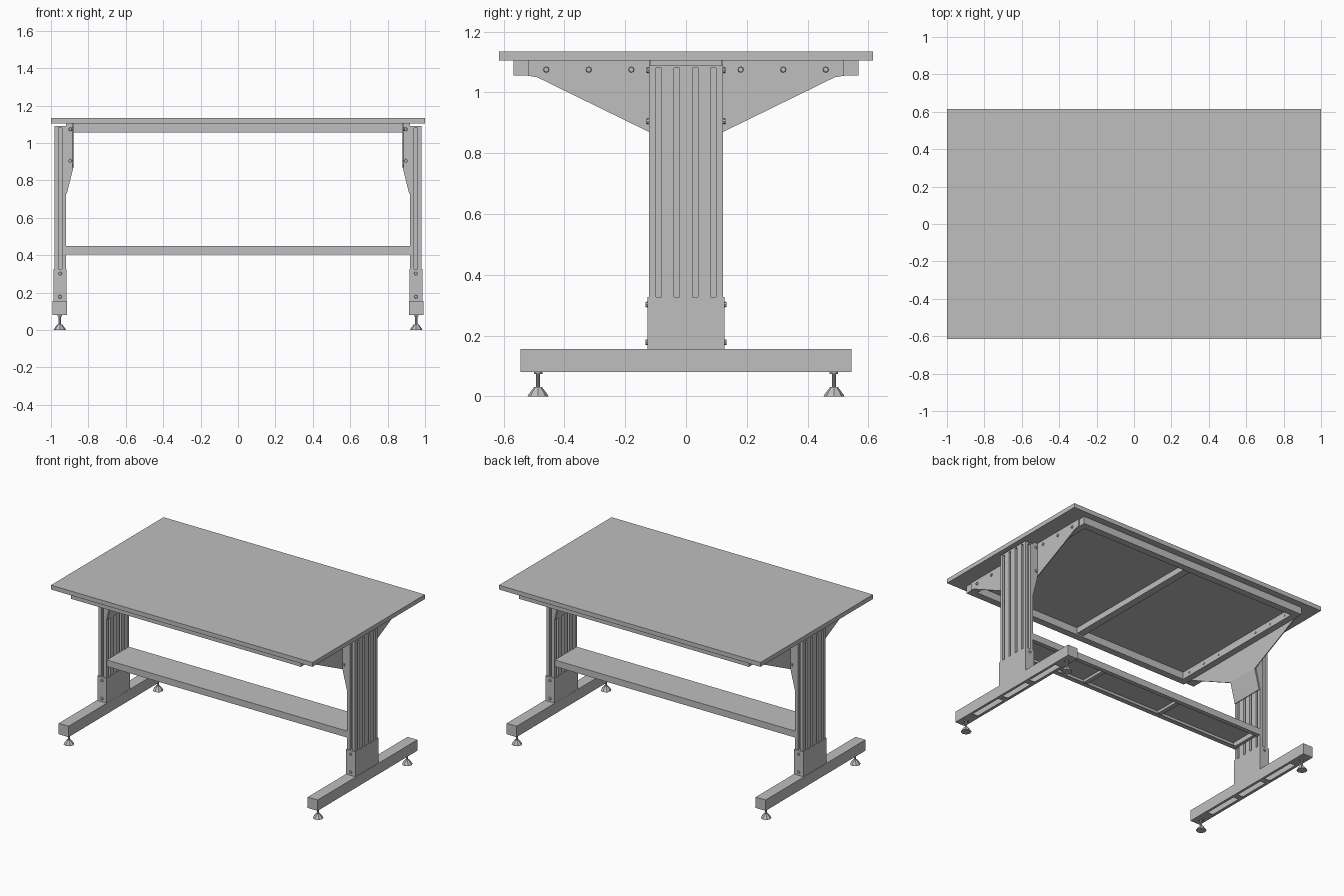
import bpy, bmesh, math
from mathutils import Matrix, Vector

cube = bpy.data.objects.get("Cube")
if cube:
    bpy.data.objects.remove(cube, do_unlink=True)

GREY = (0.52, 0.52, 0.52, 1)
mat = bpy.data.materials.new("light grey")
mat.use_nodes = True
mat.diffuse_color = GREY
mat.node_tree.nodes["Principled BSDF"].inputs["Base Color"].default_value = GREY


def finish(name, bm):
    bmesh.ops.recalc_face_normals(bm, faces=bm.faces)
    mesh = bpy.data.meshes.new(name)
    bm.to_mesh(mesh)
    bm.free()
    mesh.materials.append(mat)
    ob = bpy.data.objects.new(name, mesh)
    bpy.context.collection.objects.link(ob)
    return ob


def add_box(bm, x, y, z):
    """Box from (low, high) ranges on each axis."""
    spans = [r[1] - r[0] for r in (x, y, z)]
    mid = [(r[0] + r[1]) / 2 for r in (x, y, z)]
    m = Matrix.Translation(mid) @ Matrix.Diagonal((*spans, 1))
    bmesh.ops.create_cube(bm, size=1, matrix=m)


def add_prism(bm, points, move):
    """Extrude a closed outline of 3D points along a vector."""
    face = bm.faces.new([bm.verts.new(p) for p in points])
    res = bmesh.ops.extrude_face_region(bm, geom=[face])
    verts = [g for g in res["geom"] if isinstance(g, bmesh.types.BMVert)]
    bmesh.ops.translate(bm, verts=verts, vec=Vector(move))


def add_cone(bm, pos, r1, r2, h, sides, axis="Z", sign=1):
    """Cone or cylinder standing on pos along an axis."""
    rot = Vector({"X": (sign, 0, 0), "Y": (0, sign, 0), "Z": (0, 0, sign)}[axis])
    m = (Matrix.Translation(pos) @ rot.to_track_quat("Z", "Y").to_matrix().to_4x4()
         @ Matrix.Translation((0, 0, h / 2)))
    bmesh.ops.create_cone(bm, cap_ends=True, segments=sides, radius1=r1,
                          radius2=r2, depth=h, matrix=m)


def both(a, b):
    return [(a, b), (-b, -a)]


# Table top
bm = bmesh.new()
add_box(bm, (-1, 1), (-.615, .615), (1.105, 1.135))
finish("table_top", bm)

# Rails beneath the top
bm = bmesh.new()
for y in both(.52, .568):
    add_box(bm, (-.88, .88), y, (1.055, 1.105))
for x in both(.835, .88):
    add_box(bm, x, (-.52, .52), (1.055, 1.105))
add_box(bm, (-.025, .025), (-.52, .52), (1.065, 1.105))
finish("top_frame", bm)

# Shelf tray with folded edges, bottom lips and cross braces
bm = bmesh.new()
add_box(bm, (-.92, .92), (-.12, .12), (.443, .45))
for y in both(.113, .12):
    add_box(bm, (-.92, .92), y, (.405, .443))
for y in both(.09, .113):
    add_box(bm, (-.92, .92), y, (.405, .411))
for x in both(.9, .92):
    add_box(bm, x, (-.113, .113), (.411, .443))
for x in (-.3, .3):
    add_box(bm, (x - .015, x + .015), (-.113, .113), (.425, .443))
finish("shelf", bm)


def column_outline():
    """Slotted section of one column, walked around its four sides."""
    x0, x1, hy, w, d = .92, .982, .122, .009, .018
    slots = (-.09, -.03, .03, .09)
    xm = (x0 + x1) / 2
    pts = [(x0, -hy), (xm - w, -hy), (xm - w, -hy + d), (xm + w, -hy + d), (xm + w, -hy), (x1, -hy)]
    for s in slots:
        pts += [(x1, s - w), (x1 - d, s - w), (x1 - d, s + w), (x1, s + w)]
    half = pts[:]
    # The section is symmetric about its own centre
    return half + [(x0 + x1 - px, -py) for px, py in half]


def build_side(sign, label):
    parts = {}

    def part(name):
        return parts.setdefault(name, bmesh.new())

    # Slotted column with end cap
    add_prism(part("column"), [(x, y, .16) for x, y in column_outline()], (0, 0, .92))
    add_box(part("column_cap"), (.92, .982), (-.122, .122), (1.08, 1.09))

    # Sleeve around the column base
    add_box(part("column_sleeve"), (.916, .986), (-.127, .127), (.15, .327))

    # Hollow foot beam with slots in its underside
    foot = part("foot_beam")
    for x in ((.915, .92), (.986, .991)):
        add_box(foot, x, (-.545, .545), (.08, .155))
    add_box(foot, (.92, .986), (-.545, .545), (.149, .155))
    for y in both(.54, .545):
        add_box(foot, (.92, .986), y, (.08, .149))
    for x in ((.92, .932), (.974, .986)):
        add_box(foot, x, (-.54, .54), (.08, .085))
    for y in both(.4, .54) + both(.11, .15):
        add_box(foot, (.932, .974), y, (.08, .085))

    # Bracket plate with sloping gussets
    plate = [(.52, 1.105), (.52, 1.055), (.49, 1.05), (.122, .87)]
    outline = plate + [(-y, z) for y, z in reversed(plate)]
    add_prism(part("bracket"), [(.88, y, z) for y, z in outline], (.006, 0, 0))

    flange = [(.88, 1.105), (.92, 1.105), (.92, .73), (.888, .87), (.88, .87)]
    for s in (-1, 1):
        # Bracket flanges and bolts
        add_prism(part("bracket"), [(x, s * .122, z) for x, z in flange], (0, -s * .005, 0))
        for z in (.905, 1.073):
            add_cone(part("bolts"), (.897, s * .121, z), .01, .008, .009, 8, "Y", s)
        for y in (.18, .32, .46):
            add_cone(part("bolts"), (.885, s * y, 1.075), .01, .008, .008, 8, "X")
            add_cone(part("bolts"), (.836, s * y, 1.08), .007, .006, .005, 8, "X", -1)
        # Sleeve bolts
        for z in (.178, .302):
            add_cone(part("bolts"), (.951, s * .126, z), .01, .008, .008, 8, "Y", s)
        # Levelling feet
        pos = (.953, s * .487)
        add_cone(part("levelling_feet"), (*pos, 0), .034, .03, .008, 8)
        add_cone(part("levelling_feet"), (*pos, .008), .03, .012, .023, 8)
        add_cone(part("levelling_feet"), (*pos, .03), .007, .007, .055, 10)
        add_cone(part("levelling_feet"), (*pos, .073), .014, .014, .008, 6)

    # Inner plate sloping back to the column
    add_prism(part("bracket"), [(x, -.117, z) for x, z in
              [(.88, .87), (.888, .87), (.92, .73), (.915, .73)]], (0, .234, 0))

    for name, b in parts.items():
        if sign < 0:
            bmesh.ops.scale(b, verts=b.verts, vec=(-1, 1, 1))
        finish(f"{label}_{name}", b)


build_side(1, "left")
build_side(-1, "right")
